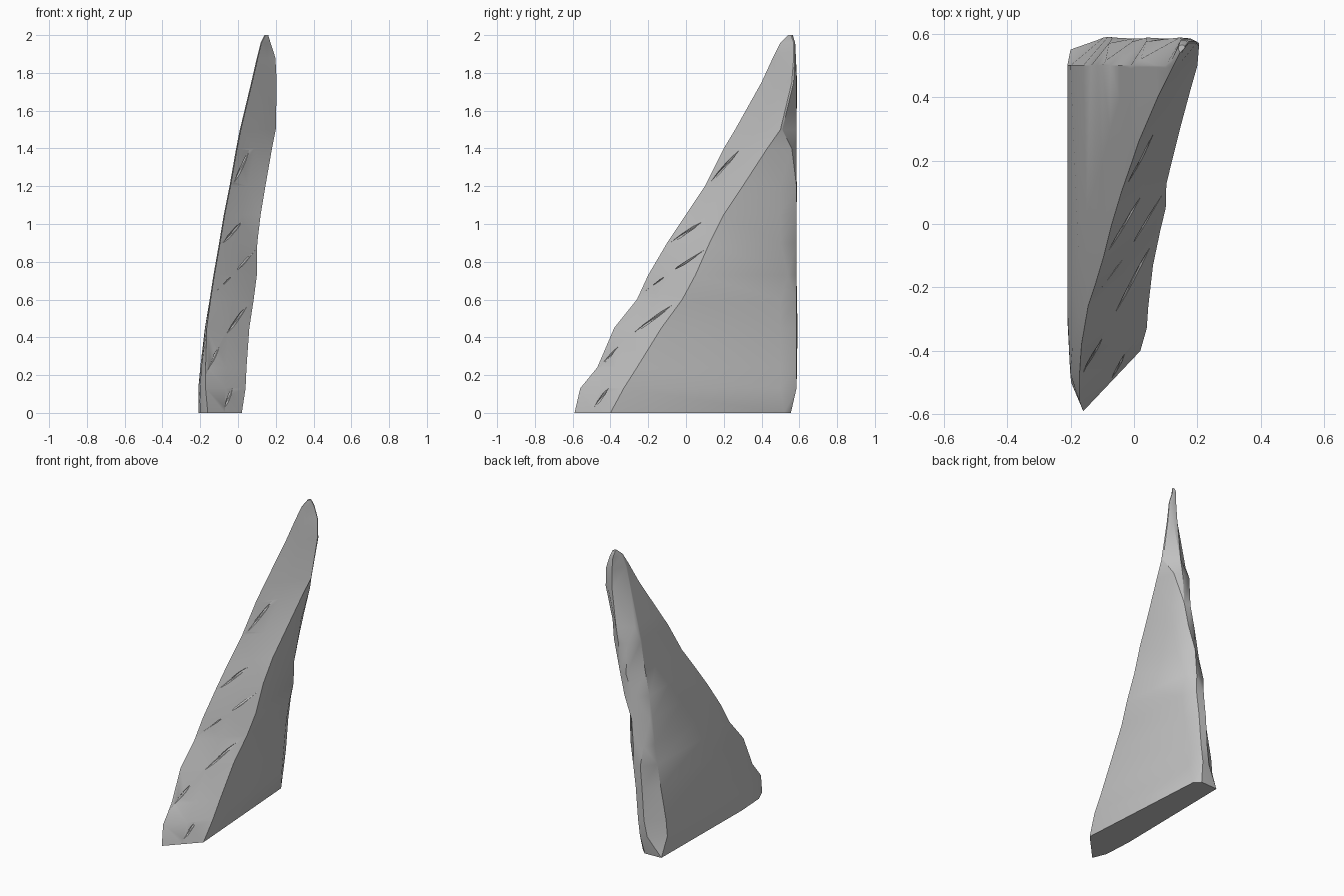
import bpy, bmesh, random
from mathutils import Vector
from mathutils.bvhtree import BVHTree

random.seed(4)
default_cube = bpy.data.objects.get("Cube")
if default_cube:
    bpy.data.objects.remove(default_cube, do_unlink=True)

# Stone colour
stone = bpy.data.materials.new("grey stone")
stone.use_nodes = True
grey = (0.54, 0.54, 0.54, 1)
stone.diffuse_color = grey
stone.node_tree.nodes["Principled BSDF"].inputs["Base Color"].default_value = grey

# Levels: height, front ridge y, left x, right front x and y,
# right back inset and y, back ridge share and y
LEVELS = [
    (0, -.59, -.21, .02, -.4, .06, .52, .5, .555),
    (.13, -.56, -.21, .04, -.33, .06, .5, .5, .58),
    (.24, -.47, -.2, .045, -.26, .055, .5, .55, .588),
    (.45, -.38, -.175, .06, -.13, .05, .5, .5, .59),
    (.6, -.26, -.15, .083, -.02, .05, .5, .45, .588),
    (.73, -.2, -.13, .1, .05, .06, .54, .3, .57),
    (.9, -.1, -.1, .102, .125, .03, .5, .06, .515),
    (1.05, 0, -.075, .12, .2, .02, .5, .4, .575),
    (1.2, .1, -.045, .145, .3, .02, .5, .5, .588),
    (1.4, .2, -.01, .18, .43, .03, .56, .3, .575),
    (1.5, .26, .01, .2, .5, .005, .51, .06, .52),
    (1.75, .4, .07, .205, .56, 0, .57, .55, .588),
    (1.88, .46, .1, .198, .57, 0, .575, .5, .582),
    (1.96, .5, .12, .172, .57, 0, .575, .5, .578),
    (2, .54, .14, .16, .555, 0, .56, .5, .565),
]


def shard_ring(z, front, left, right, right_front, inset, right_back, share, back):
    """One horizontal slice, running from the front ridge round the back."""
    base = max(0, 1 - z * 2)
    back_left = .55 if z == 0 else max(.5, front + .02)
    ridge = Vector((left + .005 + .045 * base, front, z))
    corner = Vector((right, right_front, z))
    middle = ridge.lerp(corner, .5)
    if 0 < z < 1.8:
        middle.y += random.uniform(-.012, .012)
    back_x = right - inset
    bulge_share = share + (1 - share) * .55
    bulge_y = .585 if .1 < z < 1.8 else back
    return [
        ridge,
        Vector((left + .012 * base, min(front + .09, back_left - .01), z)),
        Vector((left, min(front + .29, back_left - .005), z)),
        Vector((left + (.01 if z == 0 else .015 if .3 < z < .8 else 0), back_left, z)),
        Vector((left + (back_x - left) * share, back, z)),
        Vector((left + (back_x - left) * bulge_share, bulge_y, z)),
        Vector((back_x, right_back, z)),
        corner,
        middle,
    ]


# Main shard, lofted through the slices
bm = bmesh.new()
rings = [[bm.verts.new(p) for p in shard_ring(*level)] for level in LEVELS]
for low, high in zip(rings, rings[1:]):
    for i in range(len(low)):
        j = (i + 1) % len(low)
        bm.faces.new((low[i], low[j], high[j], high[i]))
bm.faces.new(rings[0])
bm.faces.new(rings[-1])
bmesh.ops.triangulate(bm, faces=bm.faces[:])
bmesh.ops.recalc_face_normals(bm, faces=bm.faces[:])
surface = BVHTree.FromBMesh(bm)
mesh = bpy.data.meshes.new("stone_shard")
bm.to_mesh(mesh)
bm.free()
mesh.materials.append(stone)
shard = bpy.data.objects.new("stone_shard", mesh)
bpy.context.collection.objects.link(shard)

# Narrow chipped grooves across the sloping front: start x, z and end x, z
GROOVES = [
    (-.02, 1.22, .06, 1.39),
    (-.08, .9, .02, 1.01),
    (-.12, .64, .09, .86),
    (-.06, .42, .05, .57),
    (-.17, .2, -.1, .35),
    (-.07, .03, -.03, .13),
]


def on_front(x, z):
    hit = surface.ray_cast(Vector((x, -2, z)), Vector((0, 1, 0)))[0]
    return hit if hit else Vector((x, 0, z))


for x1, z1, x2, z2 in GROOVES:
    start, end = on_front(x1, z1), on_front(x2, z2)
    bpy.ops.mesh.primitive_ico_sphere_add(subdivisions=1, radius=1, location=(start + end) / 2)
    cutter = bpy.context.object
    cutter.name = "groove_cutter"
    cutter.hide_render = True
    cutter.rotation_euler = (end - start).to_track_quat("Z", "Y").to_euler()
    cutter.scale = (.01, .01, (end - start).length / 2)
    bpy.ops.object.select_all(action="DESELECT")
    shard.select_set(True)
    bpy.context.view_layer.objects.active = shard
    cut = shard.modifiers.new("groove", "BOOLEAN")
    cut.operation = "DIFFERENCE"
    cut.solver = "EXACT"
    cut.object = cutter
    bpy.ops.object.modifier_apply(modifier=cut.name)
    bpy.data.objects.remove(cutter, do_unlink=True)

# Soft facets with crisp main edges; single colour throughout
for face in shard.data.polygons:
    face.material_index = 0
bpy.ops.object.shade_smooth_by_angle(angle=.6)
